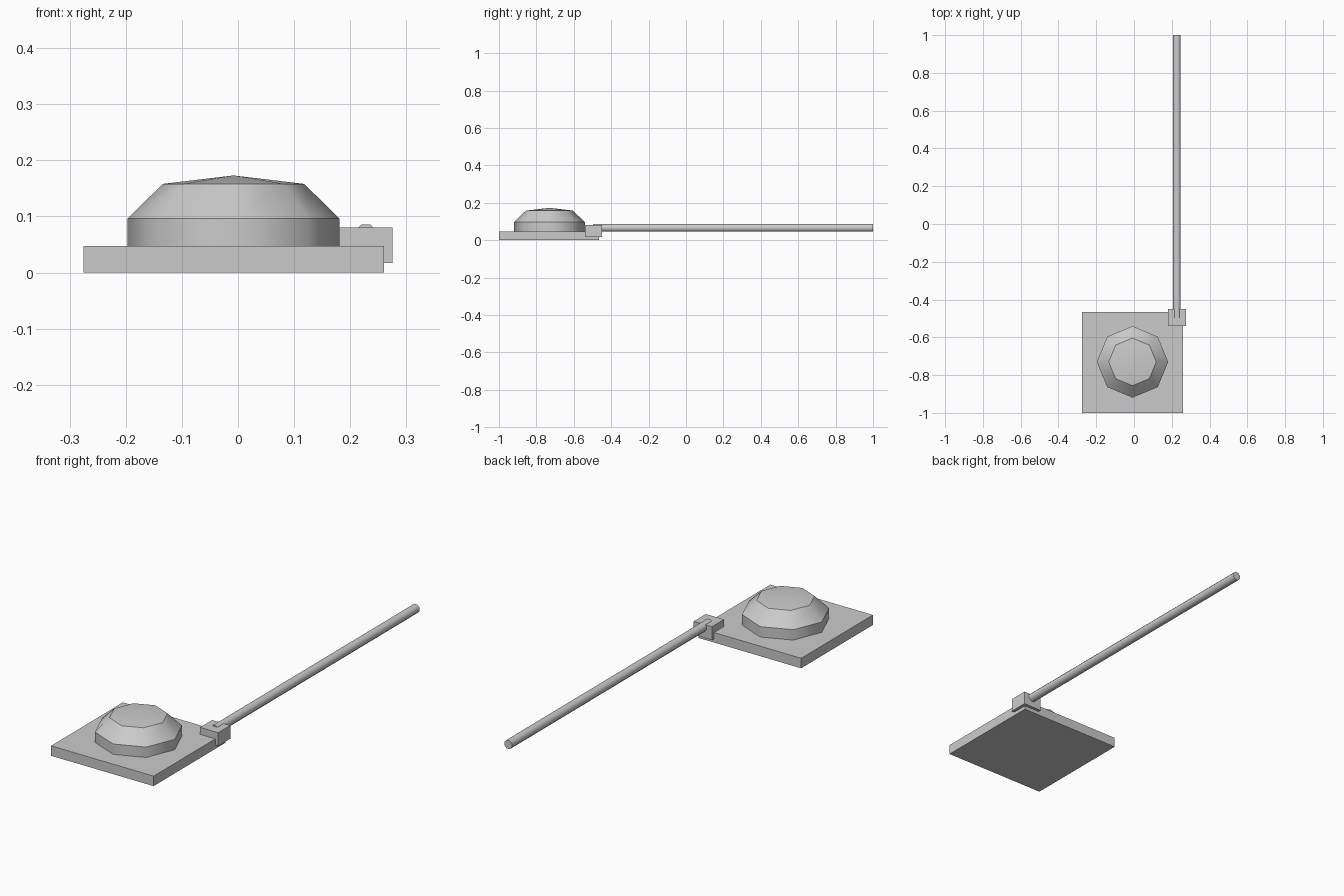
import bpy, bmesh, math
from mathutils import Matrix

if "Cube" in bpy.data.objects:
    bpy.data.objects.remove(bpy.data.objects["Cube"])

grey = bpy.data.materials.new("light grey")
grey.diffuse_color = (0.6, 0.6, 0.6, 1)
grey.use_nodes = True
grey.node_tree.nodes["Principled BSDF"].inputs["Base Color"].default_value = grey.diffuse_color


def finish(name, bm):
    bmesh.ops.recalc_face_normals(bm, faces=bm.faces)
    me = bpy.data.meshes.new(name)
    bm.to_mesh(me)
    bm.free()
    me.materials.append(grey)
    ob = bpy.data.objects.new(name, me)
    bpy.context.collection.objects.link(ob)
    return ob


def box(name, lo, hi):
    bm = bmesh.new()
    bmesh.ops.create_cube(bm, size=1)
    for v in bm.verts:
        v.co = [lo[i] + (v.co[i] + 0.5) * (hi[i] - lo[i]) for i in range(3)]
    return finish(name, bm)


def lathe(name, profile, phase, matrix, sides=8):
    """Stack of (radius, height) rings around z; smooth around, sharp between bands."""
    bm = bmesh.new()
    rings = []
    for r, z in profile:
        if r == 0:
            rings.append([bm.verts.new((0, 0, z))] * sides)
        else:
            angles = [phase + 2 * math.pi * i / sides for i in range(sides)]
            rings.append([bm.verts.new((r * math.cos(a), r * math.sin(a), z)) for a in angles])
    for a, b in zip(rings, rings[1:]):
        for i in range(sides):
            j = (i + 1) % sides
            quad = [a[i], a[j], b[j], b[i]]
            bm.faces.new(list(dict.fromkeys(quad))).smooth = True
    for (r, _), ring in zip(profile, rings):
        if r:
            for i in range(sides):
                bm.edges.get((ring[i], ring[(i + 1) % sides])).smooth = False
    # flat caps on open ends
    for (r, _), ring in ((profile[0], rings[0]), (profile[-1], rings[-1])):
        if r:
            bm.faces.new(ring)
    bm.transform(matrix)
    return finish(name, bm)


# square base slab
box("base_slab", (-0.275, -1.0, 0.0), (0.26, -0.465, 0.047))

# eight-sided dome with a shallow peak
lathe("dome", [(0.189, 0.045), (0.189, 0.096), (0.126, 0.158), (0, 0.173)],
      0, Matrix.Translation((-0.008, -0.73, 0)))

# corner bracket that holds the rod
box("corner_bracket", (0.18, -0.54, 0.017), (0.275, -0.45, 0.08))

# long eight-sided rod running backwards
lathe("rod", [(0.0215, -0.497), (0.0215, 1.0)], math.pi / 8,
      Matrix.Translation((0.2275, 0, 0.0655)) @ Matrix.Rotation(-math.pi / 2, 4, 'X'))
